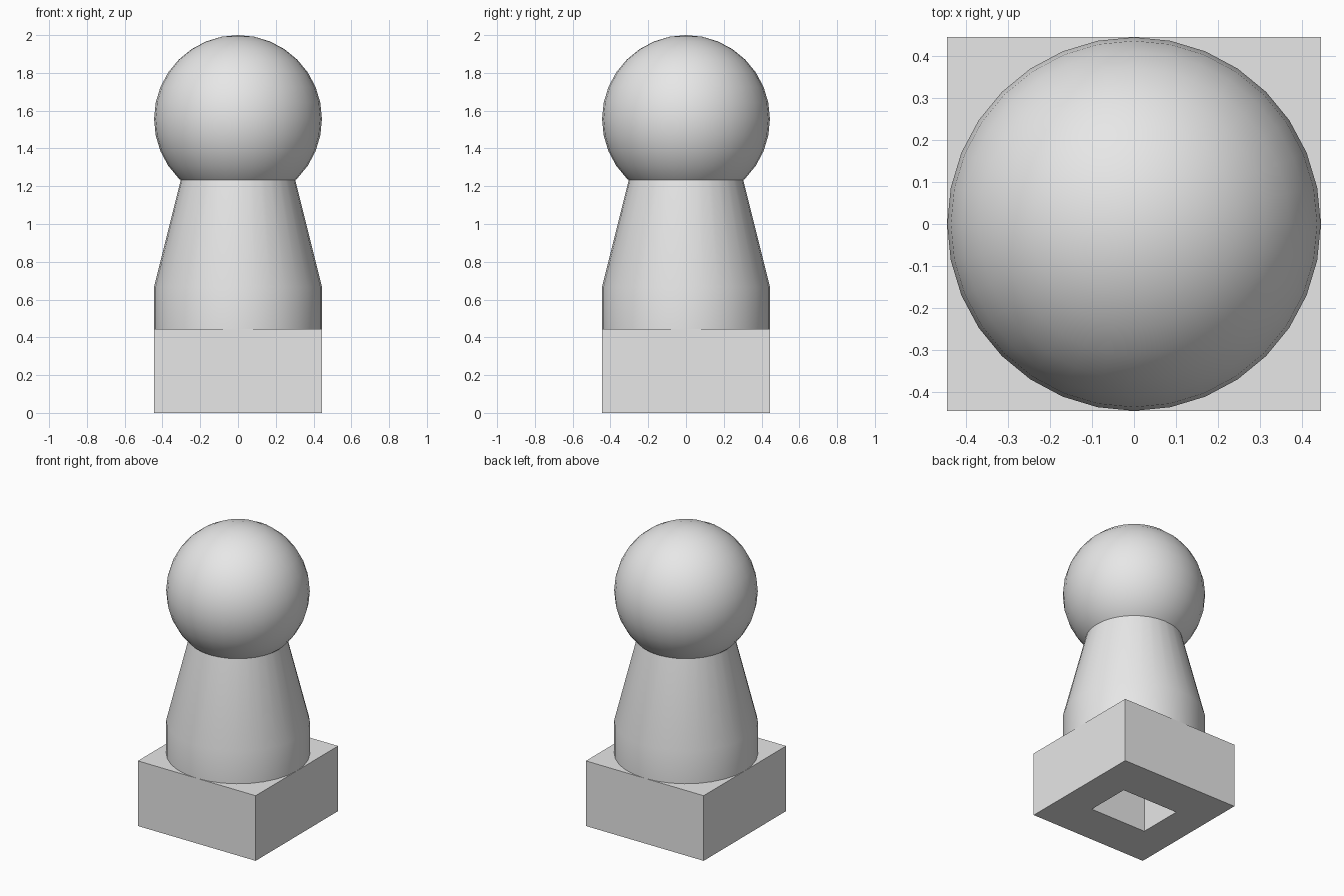
import bpy, bmesh, math

if "Cube" in bpy.data.objects:
    bpy.data.objects.remove(bpy.data.objects["Cube"], do_unlink=True)

R = 4 / 9          # shared radius, base half width and base height
SIDES = 32

grey = bpy.data.materials.new("light_grey")
grey.use_nodes = True
grey.diffuse_color = (0.8, 0.8, 0.8, 1)
grey.node_tree.nodes["Principled BSDF"].inputs["Base Color"].default_value = (0.8, 0.8, 0.8, 1)


def make_object(name, bm, smooth=False):
    bmesh.ops.recalc_face_normals(bm, faces=bm.faces)
    mesh = bpy.data.meshes.new(name)
    bm.to_mesh(mesh)
    bm.free()
    mesh.materials.append(grey)
    obj = bpy.data.objects.new(name, mesh)
    bpy.context.collection.objects.link(obj)
    if smooth:
        bpy.ops.object.select_all(action='DESELECT')
        obj.select_set(True)
        bpy.context.view_layer.objects.active = obj
        bpy.ops.object.shade_smooth_by_angle(angle=math.radians(30))
    return obj


def rect_loop(bm, half_x, half_y, z):
    return [bm.verts.new((sx * half_x, sy * half_y, z))
            for sx, sy in ((-1, -1), (1, -1), (1, 1), (-1, 1))]


def circle_loop(bm, radius, z):
    return [bm.verts.new((radius * math.cos(a), radius * math.sin(a), z))
            for a in (2 * math.pi * i / SIDES for i in range(SIDES))]


def skin(bm, loops):
    """Join neighbouring loops with quads and cap both ends."""
    for a, b in zip(loops, loops[1:]):
        n = len(a)
        for i in range(n):
            j = (i + 1) % n
            bm.faces.new((a[i], a[j], b[j], b[i]))
    bm.faces.new(loops[0])
    bm.faces.new(loops[-1])


# Square base with a rectangular socket underneath
bm = bmesh.new()
skin(bm, [rect_loop(bm, R, R, R),
          rect_loop(bm, R, R, 0),
          rect_loop(bm, 0.214, 0.155, 0),
          rect_loop(bm, 0.214, 0.155, R - 0.01)])
make_object("base", bm)

# Round body: short straight wall, then a taper running up into the head
bm = bmesh.new()
skin(bm, [circle_loop(bm, r, z) for r, z in
          ((R, R), (R, 1.5 * R), (R / 2, 3.5 * R))])
make_object("body", bm, smooth=True)

# Ball head
bm = bmesh.new()
bmesh.ops.create_uvsphere(bm, u_segments=SIDES, v_segments=16, radius=R)
bmesh.ops.translate(bm, verts=bm.verts, vec=(0, 0, 3.5 * R))
make_object("head", bm, smooth=True)
